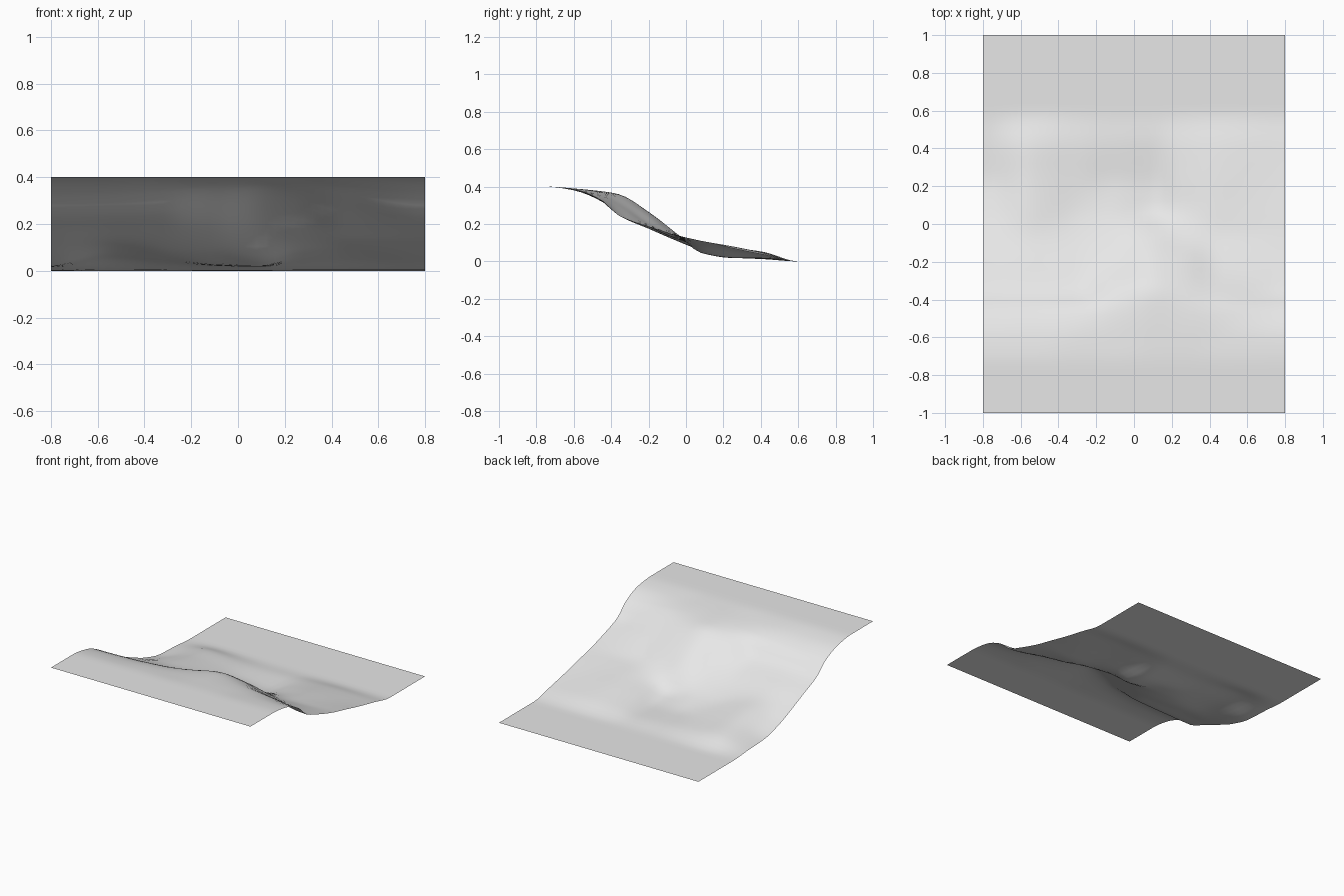
import bpy
import bmesh

cube = bpy.data.objects.get("Cube")
if cube:
    bpy.data.objects.remove(cube, do_unlink=True)

# Control heights of the sheet: one row per station across the width,
# each running from the high front edge down to the low back edge
FRONT, BACK = [.4, .4], [0, 0]
ALONG = [-1, -.75, -.6, -.45, -.36, -.2, -.05, .08, .25, .42, .6, 1]
ROWS = {
    -.8: [.38, .32, .245, .175, .11, .06, .02, .012],
    -.55: [.38, .325, .25, .185, .13, .105, .075, .05],
    -.3: [.385, .34, .26, .185, .12, .08, .05, .03],
    -.1: [.385, .36, .325, .21, .13, .07, .025, .018],
    .1: [.39, .375, .36, .265, .15, .045, .018, .016],
    .25: [.39, .37, .345, .25, .14, .085, .06, .035],
    .45: [.385, .355, .305, .2, .135, .11, .08, .045],
    .8: [.385, .325, .245, .185, .14, .11, .07, .035],
}
ACROSS = list(ROWS)


def tangent(xs, ys, i):
    """Slope at a control point, kept flat at peaks so nothing overshoots."""
    if i == 0 or i == len(xs) - 1:
        return 0
    before = (ys[i] - ys[i - 1]) / (xs[i] - xs[i - 1])
    after = (ys[i + 1] - ys[i]) / (xs[i + 1] - xs[i])
    if before * after <= 0:
        return 0
    return 2 * before * after / (before + after)


def smooth_value(xs, ys, x):
    """Smooth curve through the control points."""
    x = min(max(x, xs[0]), xs[-1])
    i = max(k for k in range(len(xs) - 1) if k == 0 or xs[k] <= x)
    span = xs[i + 1] - xs[i]
    t = (x - xs[i]) / span
    start = tangent(xs, ys, i) * span
    end = tangent(xs, ys, i + 1) * span
    ease = t * t * (3 - 2 * t)
    bend = t * (1 - t) * (start * (1 - t) - end * t)
    return ys[i] * (1 - ease) + ys[i + 1] * ease + bend


def height(x, y):
    heights = [smooth_value(ALONG, FRONT + row + BACK, y) for row in ROWS.values()]
    return smooth_value(ACROSS, heights, x)


# Sloping ground sheet
bm = bmesh.new()
bmesh.ops.create_grid(bm, x_segments=40, y_segments=50, size=1)
for v in bm.verts:
    v.co.x *= .8
    v.co.z = height(v.co.x, v.co.y)
for f in bm.faces:
    f.smooth = True
mesh = bpy.data.meshes.new("sloping_ground")
bm.to_mesh(mesh)
bm.free()
ground = bpy.data.objects.new("sloping_ground", mesh)
bpy.context.collection.objects.link(ground)

# Plain grey surface
grey = bpy.data.materials.new("light_grey")
grey.use_nodes = True
colour = (.8, .8, .8, 1)
grey.diffuse_color = colour
grey.node_tree.nodes["Principled BSDF"].inputs["Base Color"].default_value = colour
mesh.materials.append(grey)
